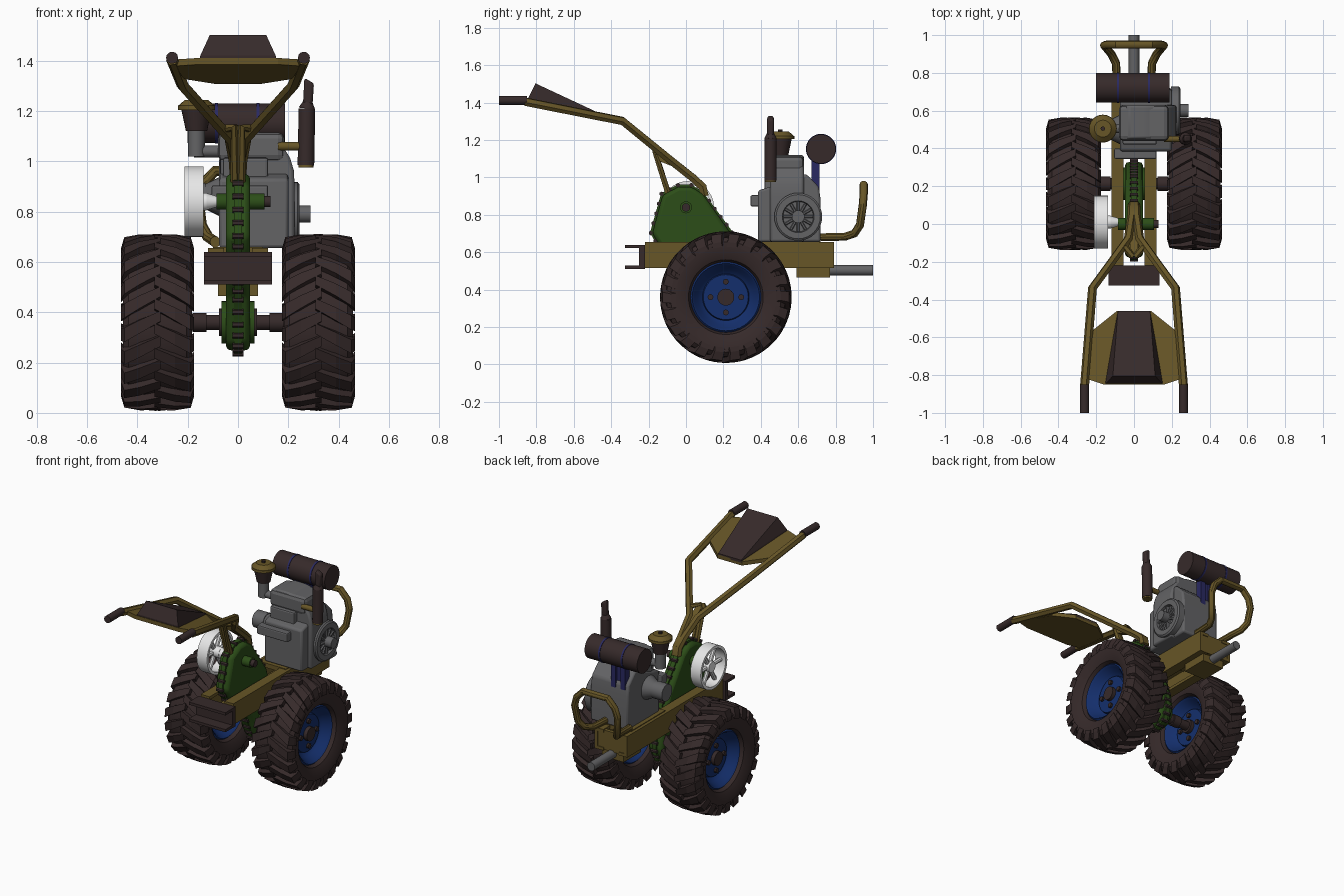
import bpy, bmesh, math
from mathutils import Vector, Matrix

if "Cube" in bpy.data.objects:
    bpy.data.objects.remove(bpy.data.objects["Cube"])

def material(name, c):
    m = bpy.data.materials.new(name)
    m.diffuse_color = (*c, 1)
    m.use_nodes = True
    m.node_tree.nodes["Principled BSDF"].inputs["Base Color"].default_value = m.diffuse_color
    return m
BROWN = material("dark brown", (.037, .023, .023))
MUST = material("mustard", (.135, .092, .02))
GREEN = material("gear green", (.025, .075, .009))
GREY = material("engine grey", (.125, .125, .13))
BLUE = material("rim blue", (.007, .028, .15))
NAVY = material("strap blue", (.022, .022, .12))
WHITE = material("white", (.8, .8, .8))

def finish(name, bm, mat, bevel=0, smooth=True, angle=35):
    bmesh.ops.recalc_face_normals(bm, faces=bm.faces)
    me = bpy.data.meshes.new(name)
    bm.to_mesh(me); bm.free()
    me.materials.append(mat)
    if smooth:
        me.shade_smooth(); me.set_sharp_from_angle(angle=math.radians(angle))
    ob = bpy.data.objects.new(name, me)
    bpy.context.collection.objects.link(ob)
    if bevel:
        b = ob.modifiers.new("bevel", 'BEVEL'); b.width = bevel; b.segments = 2; b.limit_method = 'ANGLE'
    return ob

def box(name, lo, hi, mat, bevel=0):
    bm = bmesh.new()
    bmesh.ops.create_cube(bm, size=1)
    for v in bm.verts:
        v.co = Vector([lo[i] + (v.co[i] + .5) * (hi[i] - lo[i]) for i in range(3)])
    return finish(name, bm, mat, bevel, smooth=False)

def add_cyl(bm, a, b, r, r2=None, n=24):
    a, b = Vector(a), Vector(b); d = b - a
    M = Matrix.Translation((a + b) / 2) @ d.to_track_quat('Z', 'Y').to_matrix().to_4x4()
    bmesh.ops.create_cone(bm, cap_ends=True, segments=n, radius1=r, radius2=r if r2 is None else r2, depth=d.length, matrix=M)

def cyl(name, a, b, r, mat, r2=None, n=24):
    bm = bmesh.new(); add_cyl(bm, a, b, r, r2, n)
    return finish(name, bm, mat)

def prism(name, pts, axis, lo, hi, mat, bevel=0):
    """Extrude a 2D outline along x (pts are y,z) or y (pts are x,z)."""
    bm = bmesh.new()
    at = lambda p, t: (t, p[0], p[1]) if axis == 'x' else (p[0], t, p[1])
    A = [bm.verts.new(at(p, lo)) for p in pts]; B = [bm.verts.new(at(p, hi)) for p in pts]
    bm.faces.new(A); bm.faces.new(B)
    for i in range(len(pts)):
        j = (i + 1) % len(pts)
        bm.faces.new((A[i], A[j], B[j], B[i]))
    return finish(name, bm, mat, bevel)

def lathe(name, prof, c, mat, n=44, closed=True):
    """Revolve (radius, x) points around an x axis through c."""
    bm = bmesh.new()
    rings = [[bm.verts.new((c[0] + x, c[1] + r * math.cos(t), c[2] + r * math.sin(t)))
              for t in (2 * math.pi * k / n for k in range(n))] for r, x in prof]
    for i in range(len(rings) if closed else len(rings) - 1):
        P, Q = rings[i], rings[(i + 1) % len(rings)]
        for k in range(n):
            bm.faces.new((P[k], P[(k + 1) % n], Q[(k + 1) % n], Q[k]))
    return finish(name, bm, mat)

def tube(name, pts, r, mat, res=3):
    cu = bpy.data.curves.new(name, 'CURVE'); cu.dimensions = '3D'
    cu.bevel_depth = r; cu.bevel_resolution = res; cu.use_fill_caps = True
    s = cu.splines.new('POLY'); s.points.add(len(pts) - 1)
    for p, q in zip(s.points, pts): p.co = (*q, 1)
    tmp = bpy.data.objects.new(name + "_path", cu)
    bpy.context.collection.objects.link(tmp)
    me = bpy.data.meshes.new_from_object(tmp.evaluated_get(bpy.context.evaluated_depsgraph_get()))
    bpy.data.objects.remove(tmp)
    bm = bmesh.new(); bm.from_mesh(me)
    return finish(name, bm, mat)

def hull(name, pts, mat):
    bm = bmesh.new()
    for p in pts: bm.verts.new(p)
    bmesh.ops.convex_hull(bm, input=bm.verts)
    return finish(name, bm, mat, smooth=False)

# Wheels: tyre, chevron lugs, rim, hub and bolts
WY, WZ = .213, .36
for s, side in ((1, "right"), (-1, "left")):
    c = (.32 * s, WY, WZ)
    half = [(.185, .085), (.20, .115), (.25, .137), (.295, .137), (.318, .115), (.325, .05)]
    lathe(side + "_tyre", half + [(r, -x) for r, x in reversed(half)], c, BROWN)
    bm = bmesh.new()
    N = 22
    for k in range(N):
        for h in (1, -1):
            base = 2 * math.pi * (k + (.25 if h > 0 else -.25)) / N
            rows = []
            for x, ro, ri, off, w in ((-.012, .352, .31, 0, .06), (.07, .35, .31, .12, .075),
                                      (.132, .34, .29, .22, .085), (.145, .295, .27, .24, .085)):
                rows.append([bm.verts.new((c[0] + h * x, WY + r * math.cos(base + off + a), WZ + r * math.sin(base + off + a)))
                             for r, a in ((ro, -w), (ro, w), (ri, w * 1.2), (ri, -w * 1.2))])
            bm.faces.new(rows[0]); bm.faces.new(rows[-1])
            for P, Q in zip(rows, rows[1:]):
                for i in range(4):
                    bm.faces.new((P[i], P[(i + 1) % 4], Q[(i + 1) % 4], Q[i]))
    finish(side + "_tyre_lugs", bm, BROWN, smooth=False)
    rim = [(.192, .088), (.18, .1), (.168, .088), (.15, .05), (.125, .03), (.12, .045), (.03, .045)]
    lathe(side + "_rim", rim + [(r, -x) for r, x in reversed(rim)], c, BLUE)
    cyl(side + "_hub_cap", (c[0] - .07, WY, WZ), (c[0] + .07, WY, WZ), .045, BROWN)
    bm = bmesh.new()
    for k in range(4):
        y, z = WY + .082 * math.cos(k * math.pi / 2), WZ + .082 * math.sin(k * math.pi / 2)
        add_cyl(bm, (c[0] - .06, y, z), (c[0] + .06, y, z), .016, n=8)
    finish(side + "_wheel_bolts", bm, BROWN)
    cyl(side + "_axle_collar", (.06 * s, WY, WZ), (.075 * s, WY, WZ), .055, BROWN)
    cyl(side + "_axle_sleeve", (.125 * s, WY, WZ), (.18 * s, WY, WZ), .038, BROWN)
cyl("axle", (-.27, WY, WZ), (.27, WY, WZ), .03, BROWN)

# Gear case with bolted flange
CASE = [(-.18, .70), (-.125, .905), (-.04, .95), (.03, .95), (.09, .91), (.24, .70), (.315, .46), (.33, .36),
        (.295, .275), (.213, .245), (.13, .275), (.095, .36), (.06, .46), (-.13, .62)]
prism("gear_case", CASE, 'x', -.048, .048, GREEN, .02)
mid = Vector((.08, .62))
big = [tuple(Vector(p) + (Vector(p) - mid).normalized() * .013) for p in CASE]
prism("gear_case_flange", big, 'x', -.015, .015, GREEN)
bm = bmesh.new()
for i, p in enumerate(big):
    a, b = Vector(p), Vector(big[(i + 1) % len(big)])
    n = max(1, round((b - a).length / .05))
    for k in range(n):
        q = a.lerp(b, k / n); q -= (q - mid).normalized() * .004
        add_cyl(bm, (-.022, *q), (.022, *q), .012, n=6)
finish("flange_bolts", bm, BROWN)
cyl("axle_housing", (-.065, WY, WZ), (.065, WY, WZ), .085, GREEN)

# Drive shaft and white pulley
cyl("shaft_housing", (-.085, 0, .84), (.105, 0, .84), .032, GREEN)
cyl("shaft_tip", (.1, 0, .84), (.13, 0, .84), .022, BROWN)
PC = (-.175, .01, .84)
lathe("pulley_rim", [(.14, -.038), (.14, .038), (.122, .038), (.122, -.038)], PC, WHITE)
cyl("pulley_hub", (-.2, .01, .84), (-.125, .01, .84), .035, WHITE)
cyl("pulley_boss", (-.13, .01, .84), (-.08, .01, .84), .035, WHITE, .02)
bm = bmesh.new()
for k in range(6):
    t = k * math.pi / 3
    add_cyl(bm, PC, (PC[0], PC[1] + .126 * math.cos(t), PC[2] + .126 * math.sin(t)), .014, n=8)
finish("pulley_spokes", bm, WHITE)

# Frame rails, front channel, rear hitch
for s, side in ((1, "right"), (-1, "left")):
    prof = [(.055, .515), (.12, .515), (.12, .655), (.055, .655), (.055, .635), (.1, .635), (.1, .535), (.055, .535)]
    prism(side + "_rail", [(x * s, z) for x, z in prof], 'y', -.22, .79, MUST)
box("rear_cross_plate", (-.1, .76, .52), (.1, .785, .65), MUST)
box("engine_bed", (-.1, .36, .63), (.1, .72, .66), MUST)
box("hitch_block", (-.08, .59, .465), (.08, .77, .517), MUST)
cyl("hitch_rod", (0, .7, .503), (0, 1.0, .503), .028, GREY)
prism("front_channel", [(-.325, .51), (-.22, .51), (-.22, .64), (-.325, .64), (-.325, .622), (-.25, .622), (-.25, .528), (-.325, .528)],
      'x', -.135, .135, BROWN)

# Rear bumper loop
arc = [(.09, .72, .68), (.095, .85, .683), (.12, .9, .70), (.145, .93, .745), (.158, .945, .85), (.14, .95, .91), (.09, .95, .962)]
tube("bumper", arc + [(-x, y, z) for x, y, z in reversed(arc)], .022, MUST)

# Engine
body = [(-.07, .655), (.225, .655), (.225, .9)] + [(.05 + .175 * math.cos(t), .93 + .19 * math.sin(t)) for t in
        (math.radians(a) for a in range(10, 91, 16))] + [(-.03, 1.12), (-.07, 1.08)]
prism("engine_body", body, 'y', .45, .63, GREY, .012)
prism("engine_crankcase", [(.385, .655), (.385, .93), (.45, .95), (.64, 1.02), (.71, .95), (.72, .88), (.72, .655)], 'x', -.075, .2, GREY, .012)
box("cylinder_head", (-.06, .42, .93), (.12, .5, 1.015), GREY, .01)
box("cylinder_cover", (-.08, .44, 1.0), (.185, .63, 1.115), GREY, .025)
box("engine_front_cover", (-.105, .345, .845), (.12, .4, .905), GREY, .008)
cyl("crank_cone", (-.06, .5, .86), (-.13, .5, .86), .085, GREY, .05)
cyl("crank_end", (-.13, .5, .86), (-.21, .5, .86), .055, GREY)
FC = (.225, .6, .79)
lathe("fan_ring", [(.128, -.03), (.128, .012), (.118, .02), (.085, .02), (.08, 0), (.08, -.03)], FC, GREY, 32)
cyl("fan_disc", (.2, .6, .79), (.228, .6, .79), .085, GREY)
bm = bmesh.new()
for k in range(12):
    t = k * math.pi / 6
    add_cyl(bm, (.233, .6 + .03 * math.cos(t), .79 + .03 * math.sin(t)), (.233, .6 + .08 * math.cos(t), .79 + .08 * math.sin(t)), .008, n=6)
finish("fan_blades", bm, GREY)
cyl("starter_shaft", (.21, .6, .79), (.288, .6, .79), .034, GREY)

# Fuel tank, straps and posts
cyl("fuel_tank", (-.2, .722, 1.152), (.187, .722, 1.152), .078, BROWN, n=32)
for x in (-.085, .08):
    cyl("tank_strap", (x - .006, .722, 1.152), (x + .006, .722, 1.152), .081, NAVY, n=32)
for x in (-.035, .035):
    box("tank_post", (x - .018, .67, .655), (x + .018, .715, 1.1), NAVY)
box("tank_post_web", (-.035, .68, .655), (.035, .7, 1.1), NAVY)

# Exhaust
cyl("exhaust_elbow", (.16, .45, 1.06), (.25, .45, 1.06), .017, MUST)
cyl("muffler_base", (.27, .452, .975), (.27, .452, 1.0), .03, MUST)
cyl("muffler", (.27, .452, .985), (.274, .452, 1.21), .033, BROWN)
cyl("muffler_cone", (.274, .452, 1.21), (.277, .452, 1.235), .033, BROWN, .02)
prism("tail_pipe", [(.258, 1.22), (.296, 1.22), (.302, 1.31), (.264, 1.332)], 'y', .434, .47, BROWN, .01)

# Air filter and intake
FX, FY = -.165, .505
cyl("intake_pipe", (FX - .01, FY, 1.04), (-.05, FY, 1.04), .024, GREY)
cyl("intake_riser", (FX, FY, 1.02), (FX, FY, 1.15), .034, GREY)
cyl("filter_bowl", (FX, FY, 1.12), (FX, FY, 1.205), .042, BROWN, .06)
cyl("filter_flange", (FX, FY, 1.205), (FX, FY, 1.222), .074, MUST)
cyl("filter_cap", (FX, FY, 1.222), (FX, FY, 1.245), .072, MUST, .045)
cyl("filter_knob", (FX, FY, 1.24), (FX, FY, 1.257), .012, BROWN, n=8)

# Handlebar, brace, grips
for s, side in ((1, "right"), (-1, "left")):
    path = [(.01, .10, .90), (.01, .09, .95), (.012, .04, .995), (.03, -.08, 1.09), (.22, -.34, 1.302), (.262, -.86, 1.405)]
    tube(side + "_handlebar", [(x * s, y, z) for x, y, z in path], .024, MUST, 1)
    cyl(side + "_grip", (.262 * s, -.85, 1.412), (.262 * s, -1.0, 1.412), .024, BROWN, n=12)
    tube(side + "_handle_brace", [(.012 * s, -.09, .9), (.014 * s, -.165, 1.135), (.05 * s, -.12, 1.13)], .018, MUST, 1)
prism("handle_gusset", [(.10, .91), (.08, .975), (-.12, 1.125), (-.17, 1.14), (-.15, 1.09), (-.05, 1.05)], 'x', -.02, .02, MUST)

# Handle panel and hood
plate = []
for x, y in ((.09, -.46), (.215, -.56), (.25, -.82), (.16, -.85)):
    z = 1.302 + (-.34 - y) * .198
    plate += [(a * x, y, z + d) for a in (1, -1) for d in (-.018, .008)]
hull("handle_panel", plate, MUST)
hull("panel_hood", [(a * x, y, z) for a in (1, -1) for x, y, z in
     ((.085, -.46, 1.325), (.085, -.46, 1.342), (.155, -.845, 1.395), (.15, -.845, 1.42), (.112, -.805, 1.503))], BROWN)
